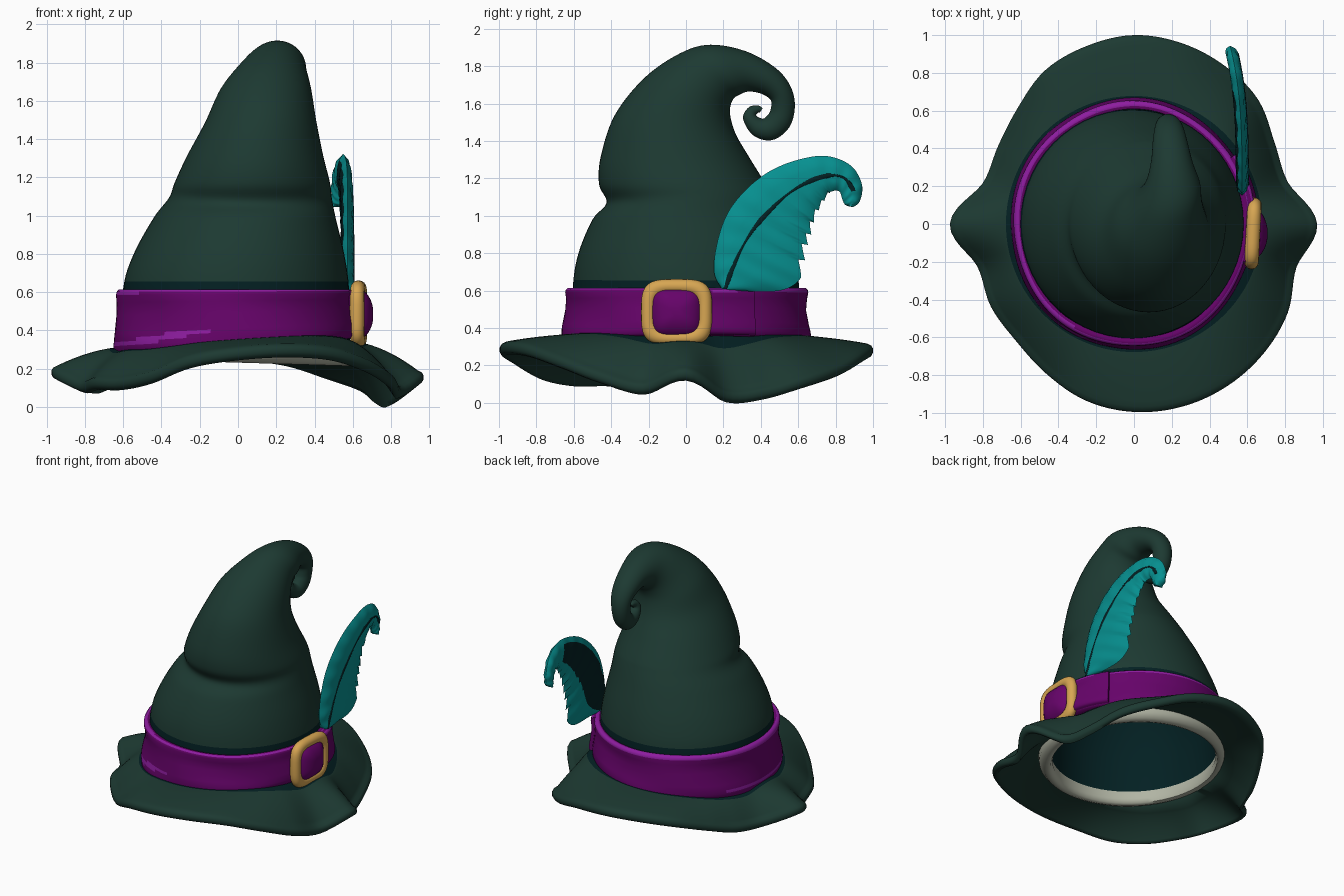
import bpy, bmesh, math
from math import sin, cos, pi, tau

if "Cube" in bpy.data.objects:
    bpy.data.objects.remove(bpy.data.objects["Cube"])


def material(name, rgb):
    m = bpy.data.materials.new(name)
    m.diffuse_color = (*rgb, 1)
    m.use_nodes = True
    m.node_tree.nodes["Principled BSDF"].inputs["Base Color"].default_value = m.diffuse_color
    return m


GREEN = material("dark green felt", (.012, .0415, .0315))
SHADOW = material("deep teal", (.001, .0145, .0165))
PURPLE = material("purple", (.132, .001, .142))
LILAC = material("light purple", (.27, .012, .35))
GOLD = material("gold", (.68, .38, .085))
TEAL = material("teal", (.002, .28, .28))
CREAM = material("cream", (.44, .46, .37))


def spline(keys, t, closed=False):
    """Catmull-Rom through keys (tuples); t runs in key units."""
    n = len(keys)
    i = int(math.floor(t)) if closed else min(int(t), n - 2)
    f = t - i
    pick = (lambda k: keys[k % n]) if closed else (lambda k: keys[max(0, min(n - 1, k))])
    return [b + .5 * f * (c - a + f * (2 * a - 5 * b + 4 * c - d + f * (3 * (b - c) + d - a)))
            for a, b, c, d in zip(pick(i - 1), pick(i), pick(i + 1), pick(i + 2))]


def surface(name, rows, mats, rule=None, loop=False, caps=False, flip=False, angle=50):
    """Skin closed rings of points; rule(row, column, centre) gives the material."""
    bm = bmesh.new()
    vs = [[bm.verts.new(p) for p in row] for row in rows]
    n = len(rows[0])
    for i in range(len(rows) if loop else len(rows) - 1):
        a, b = vs[i], vs[(i + 1) % len(rows)]
        for j in range(n):
            k = (j + 1) % n
            f = bm.faces.new((a[j], a[k], b[k], b[j]))
            if rule:
                f.material_index = rule(i, j, f.calc_center_median())
    if caps:
        bm.faces.new(vs[0])
        bm.faces.new(vs[-1])
    bmesh.ops.recalc_face_normals(bm, faces=bm.faces)
    if flip:
        bmesh.ops.reverse_faces(bm, faces=bm.faces)
    me = bpy.data.meshes.new(name)
    bm.to_mesh(me)
    bm.free()
    for m in mats:
        me.materials.append(m)
    ob = bpy.data.objects.new(name, me)
    bpy.context.collection.objects.link(ob)
    bpy.ops.object.select_all(action='DESELECT')
    ob.select_set(True)
    bpy.context.view_layer.objects.active = ob
    bpy.ops.object.shade_smooth_by_angle(angle=math.radians(angle))
    return ob


def ring(r, z, n=64, sy=1.0, tilt=0.0):
    return [(r * cos(tau * k / n), r * sy * sin(tau * k / n), z + tilt * r * cos(tau * k / n))
            for k in range(n)]


# Crown: front edge (y, z), back edge (y, z), centre x, half width; ends in a curl
crown = [(-.61, .34, .61, .34, -.01, .595), (-.605, .62, .605, .62, -.01, .59),
         (-.575, .8, .57, .8, .005, .55), (-.50, .98, .50, 1.0, .035, .475),
         (-.425, 1.07, .45, 1.12, .065, .425), (-.465, 1.17, .42, 1.18, .075, .405),
         (-.455, 1.32, .34, 1.31, .09, .355), (-.38, 1.54, .265, 1.44, .12, .29),
         (-.22, 1.74, .235, 1.55, .145, .24), (-.03, 1.87, .25, 1.62, .18, .18),
         (.13, 1.915, .29, 1.65, .205, .145), (.32, 1.88, .34, 1.665, .2, .11),
         (.48, 1.79, .41, 1.65, .19, .09), (.56, 1.69, .455, 1.615, .185, .075),
         (.582, 1.58, .45, 1.56, .18, .065), (.55, 1.47, .432, 1.535, .18, .06),
         (.46, 1.405, .415, 1.52, .18, .055), (.36, 1.43, .40, 1.522, .18, .048),
         (.305, 1.52, .382, 1.53, .18, .038), (.335, 1.58, .375, 1.54, .18, .028),
         (.385, 1.59, .388, 1.553, .18, .02), (.41, 1.575, .395, 1.553, .18, .014)]
rows = []
for s in range((len(crown) - 1) * 6 + 1):
    y0, z0, y1, z1, cx, hx = spline(crown, s / 6)
    rows.append([(cx + hx * sin(a), (y0 + y1) / 2 + (y0 - y1) / 2 * cos(a),
                  (z0 + z1) / 2 + (z0 - z1) / 2 * cos(a))
                 for a in (tau * k / 56 for k in range(56))])
surface("crown", rows, [GREEN, SHADOW], lambda i, j, c: int(c.z < .65), angle=80)

# Brim: outer radius and edge height every 15 degrees, starting at +x
edge = [(.97, .155), (.845, .04), (.86, .055), (.93, .12), (.965, .18), (.99, .25),
        (1.0, .28), (.975, .275), (.94, .245), (.87, .18), (.83, .12), (.83, .11),
        (.975, .18), (.86, .11), (.875, .125), (.88, .125), (.92, .16), (.97, .24),
        (.995, .28), (1.0, .295), (.99, .28), (.97, .22), (.94, .14), (.89, .08)]
rows = []
for k in range(144):
    a = tau * k / 144
    R, ze = spline(edge, k / 6, True)
    base = .335 + .04 * cos(a) - .05 * max(0, cos(a)) ** 8
    top, under = [], []
    for s in range(13):
        r = (.59, .678)[s] if s < 2 else .678 + (R - .03 - .678) * (s - 1) / 11
        u = (r - .59) / (R - .03 - .59)
        z = base + (ze - base) * (.35 * u + .65 * u * u)
        h = .022 + .014 * u
        top.append((r * cos(a), r * sin(a), z + h))
        under.append((r * cos(a), r * sin(a), z - h - .02 * (1 - u)))
    rim = [((R - e) * cos(a), (R - e) * sin(a), ze + d)
           for e, d in ((.009, .026), (0, .01), (0, -.01), (.009, -.026))]
    rows.append(top + rim + under[::-1])
surface("brim", rows, [GREEN, SHADOW], lambda i, j, c: int(j < 1), loop=True, angle=80)

# Lining: cream sweatband lip below the brim and dark hollow inside
section = [(.645, .32), (.64, .275), (.615, .245), (.585, .232), (.562, .24), (.55, .27), (.56, .34)]
surface("sweatband", [ring(r, z, sy=1.03, tilt=-.03) for r, z in section], [CREAM], loop=True)
hollow = [(.56, .29), (.55, .6), (.47, .82), (.38, 1.0), (.25, 1.15), (.1, 1.22), (.01, 1.23)]
surface("hollow", [ring(r, z, sy=1.03) for r, z in hollow], [SHADOW], flip=True)

# Hat band: swept strip with a light rolled top edge and tilted bottom
strip = [(.585, 0), (.63, 0), (.643, .06), (.644, .14), (.643, .20), (.641, .26), (.638, .32),
         (.622, .6), (.622, .8), (.628, .915), (.625, .965), (.614, 1), (.60, 1), (.585, .98)]


def band_row(a, out=0.0, lo=0.0, hi=1.0):
    row = []
    for r, h in strip:
        h = lo + (hi - lo) * h
        zb = .315 + .045 * cos(a)
        rr = r + (out if r > .601 else 0) + .004 * sin(5 * a + 7 * h)
        row.append((-.01 + rr * cos(a), 1.035 * rr * sin(a), zb + (.615 - zb) * h))
    return row


def band_colour(i, j, c):
    a = math.degrees(math.atan2(c.y, c.x)) % 360
    streak = (j == 3 and 150 < a < 232) or (j == 4 and 216 < a < 247) or (j == 5 and 234 < a < 257)
    rim = j == 10 or (j == 9 and 25 < a < 215) or (j == 11 and 20 < a < 240)
    return int(streak or rim)


surface("hat_band", [band_row(tau * k / 120) for k in range(120)], [PURPLE, LILAC],
        band_colour, loop=True, angle=60)

# Loose strap end that passes through the buckle
surface("band_flap", [band_row(math.radians(-18 + 3 * k), .024, .03, .98) for k in range(18)],
        [PURPLE, LILAC], lambda i, j, c: int(j == 10 or j == 9 and .14 < c.y < .26),
        caps=True, angle=60)


def squared(a):
    return [math.copysign(abs(f) ** .55, f) for f in (cos(a), sin(a))]


# Buckle: rounded square tube
rows = []
for k in range(64):
    p = squared(tau * k / 64)
    rows.append([(.63 + .038 * sin(b) + .008 * p[0], -.05 + p[0] * (.152 + .038 * cos(b)),
                  .485 + p[1] * (.139 + .038 * cos(b)))
                 for b in (tau * m / 16 for m in range(16))])
surface("buckle", rows, [GOLD], loop=True, angle=80)

# Padded strap bulging through the buckle
rows = []
for s in range(1, 16):
    t = pi * s / 16
    rows.append([(.62 - .088 * cos(t), -.05 + .138 * sin(t) * p[0], .485 + .135 * sin(t) * p[1])
                 for p in (squared(tau * k / 32) for k in range(32))])
surface("strap_bulge", rows, [PURPLE], caps=True, angle=80)

# Feather: quill point, upper edge, lower edge, all (y, z)
plume = [(.21, .61, .19, .61, .25, .60), (.25, .72, .15, .70, .50, .60),
         (.30, .83, .165, .85, .615, .67), (.37, .94, .22, 1.01, .645, .80),
         (.45, 1.03, .32, 1.14, .67, .90), (.55, 1.12, .45, 1.24, .695, .99),
         (.66, 1.185, .60, 1.30, .74, 1.08), (.76, 1.215, .75, 1.32, .78, 1.13),
         (.84, 1.205, .88, 1.27, .82, 1.13), (.885, 1.15, .94, 1.17, .835, 1.09),
         (.89, 1.09, .93, 1.08, .85, 1.06), (.885, 1.05, .89, 1.045, .875, 1.05)]


def plume_x(y):
    return .572 - .06 * max(0, (y - .2) / .73) ** 3


rows, quill = [], []
N = 110
for s in range(N + 1):
    t = s / N * (len(plume) - 1)
    qy, qz, uy, uz, ly, lz = spline(plume, t)
    cut = 1 - .14 * ((t * 1.5) % 1) * (2 < t < 7)      # notched lower barbs
    ly, lz = qy + (ly - qy) * cut, qz + (lz - qz) * cut
    row = []
    ripple = .003 * sin(t * 7)
    for side in (1, -1):
        for w in ((-1, -.75, -.4, 0, .4, .75) if side > 0 else (1, .75, .4, 0, -.4, -.75)):
            ey, ez = (uy, uz) if w < 0 else (ly, lz)
            y, z = qy + (ey - qy) * abs(w), qz + (ez - qz) * abs(w)
            h = .033 * math.sqrt(1 - w * w) + (ripple if abs(w) in (.4, .75) else 0)
            row.append((plume_x(y) + side * h, y, z))
    rows.append(row)
    if s < N * .85:
        r = .011 + .005 * sin(t * 2.2)
        ny, nz = uy - qy, uz - qz
        d = math.hypot(ny, nz)
        quill.append([(plume_x(qy) + .03 + .006 * sin(b), qy + ny / d * r * cos(b),
                       qz + nz / d * r * cos(b)) for b in (tau * m / 8 for m in range(8))])
surface("feather", rows, [TEAL, SHADOW],
        lambda i, j, c: int(j in (8, 9, 10) and .02 < i / N < .6), caps=True, angle=60)
surface("feather_quill", quill, [SHADOW], caps=True, angle=80)
